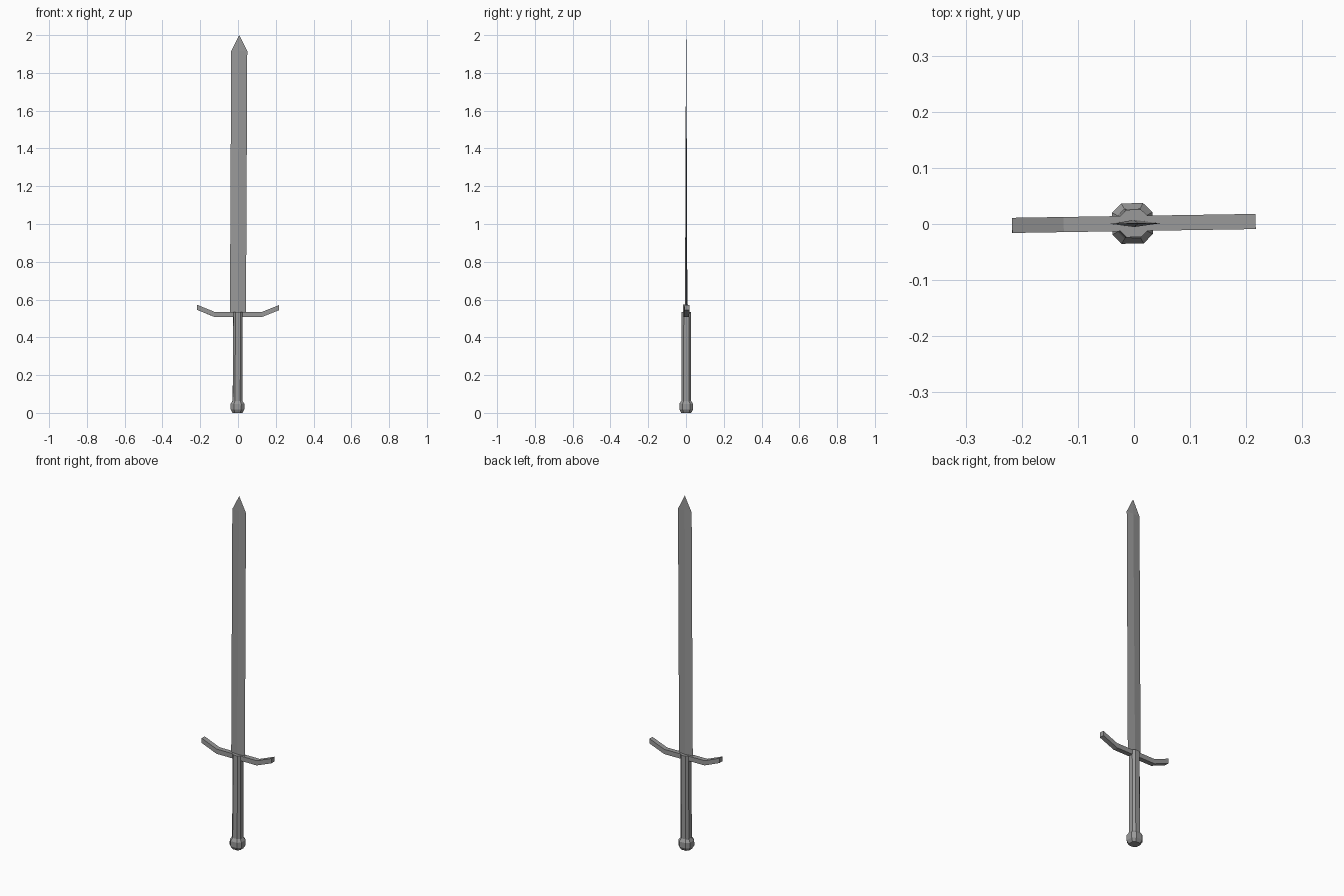
import bpy
from mathutils import Matrix

if "Cube" in bpy.data.objects:
    bpy.data.objects.remove(bpy.data.objects["Cube"])

# The whole sword leans and turns very slightly
POSE = (Matrix.Translation((-0.003, 0.001, 0)) @ Matrix.Rotation(0.005, 4, 'Y')
        @ Matrix.Rotation(0.016, 4, 'Z'))

# Dark steel colour
steel = bpy.data.materials.new("dark_steel")
steel.diffuse_color = (0.32, 0.32, 0.32, 1)
steel.use_nodes = True
steel.node_tree.nodes["Principled BSDF"].inputs["Base Color"].default_value = steel.diffuse_color


def loft(name, rings, tip=None):
    """Skin equal-sized rings of points, capping both ends (or closing to a tip)."""
    n = len(rings[0])
    verts = [p for ring in rings for p in ring]
    faces = [(k * n + i, k * n + (i + 1) % n, (k + 1) * n + (i + 1) % n, (k + 1) * n + i)
             for k in range(len(rings) - 1) for i in range(n)]
    faces.append(tuple(reversed(range(n))))
    last = (len(rings) - 1) * n
    if tip:
        verts.append(tip)
        faces += [(last + i, last + (i + 1) % n, len(verts) - 1) for i in range(n)]
    else:
        faces.append(tuple(range(last, last + n)))
    mesh = bpy.data.meshes.new(name)
    mesh.from_pydata(verts, [], faces)
    mesh.transform(POSE)
    mesh.materials.append(steel)
    obj = bpy.data.objects.new(name, mesh)
    bpy.context.collection.objects.link(obj)
    return obj


def octagon(r, z):
    """Square ring with cut corners."""
    c = r * 0.54
    return [(r, -c, z), (r, c, z), (c, r, z), (-c, r, z),
            (-r, c, z), (-r, -c, z), (-c, -r, z), (c, -r, z)]


def diamond(w, t, z):
    return [(w, 0, z), (0, t, z), (-w, 0, z), (0, -t, z)]


# Pommel: faceted knob
loft("pommel", [octagon(r, z) for r, z in
                [(0.026, 0.0), (0.036, 0.018), (0.036, 0.048), (0.026, 0.064)]])

# Grip: eight-sided handle passing through the guard
loft("grip", [octagon(0.0255, 0.05), octagon(0.0245, 0.535)])

# Guard: square bar with upswept ends
path = [(-0.217, 0.558), (-0.125, 0.521), (0.125, 0.521), (0.217, 0.558)]
h, d = 0.0135, 0.0135
loft("guard", [[(x, -d, z - h), (x, d, z - h), (x, d, z + h), (x, -d, z + h)]
               for x, z in path])

# Blade: diamond section thinning towards a short point
loft("blade", [diamond(0.0425, 0.0065, 0.53), diamond(0.0425, 0.0012, 1.915)],
     tip=(0, 0, 2.0))
